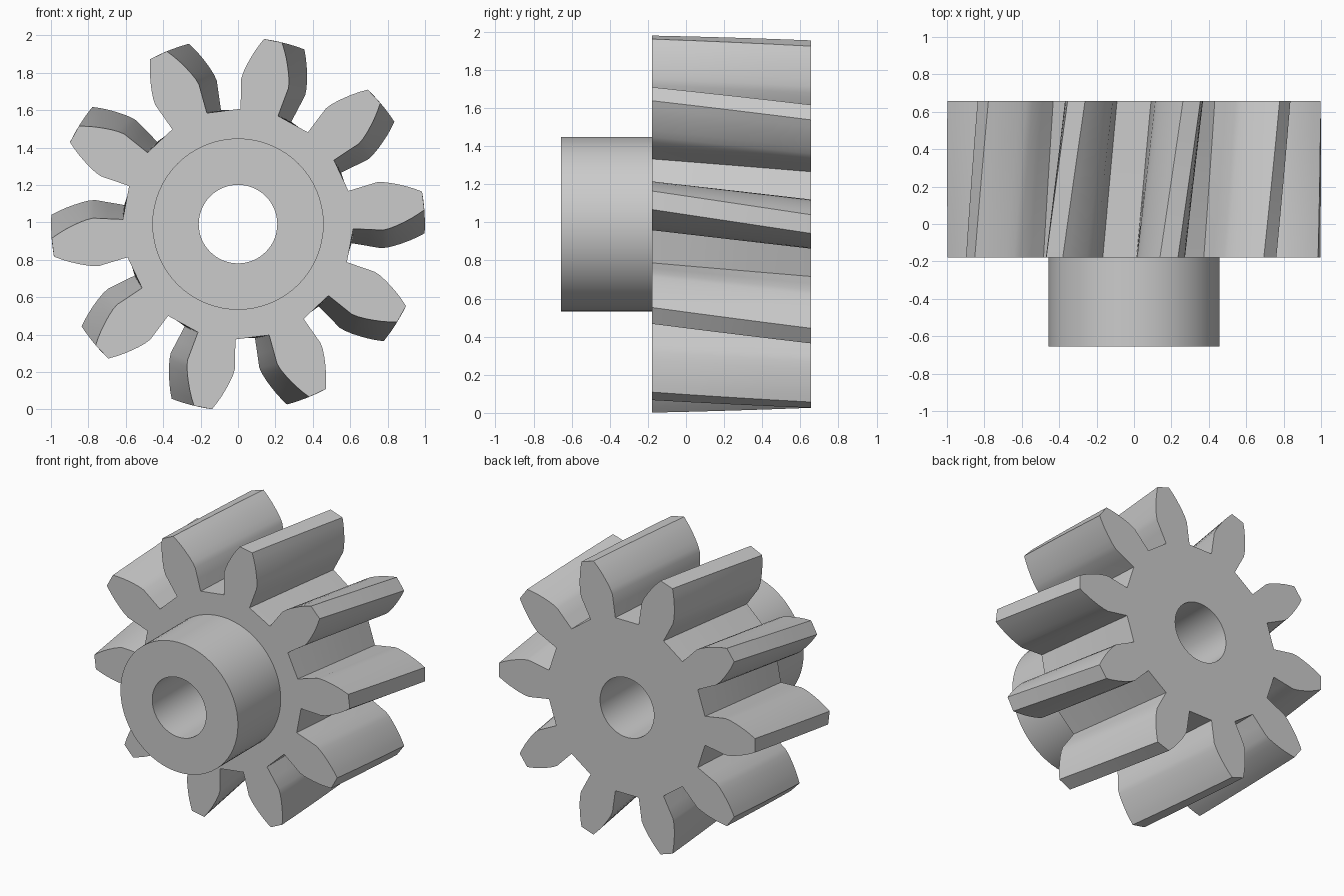
import bpy, bmesh, math

if "Cube" in bpy.data.objects:
    bpy.data.objects.remove(bpy.data.objects["Cube"])

TEETH, CZ = 10, 0.991
Y_HUB, Y_FRONT, Y_BACK = -0.655, -0.178, 0.657
R_BORE, R_HUB, SEG = 0.21, 0.458, 64
LEAN, TWIST, STEPS = math.radians(10.8), math.radians(7.2), 4

# half tooth profile: (distance along tooth axis, half width), root to tip
FLANK = [(0.608, 0.102), (0.69, 0.116), (0.765, 0.129), (0.80, 0.125), (0.84, 0.115),
         (0.88, 0.102), (0.92, 0.087), (0.96, 0.069), (0.998, 0.049)]
TOOTH = [(d, -w) for d, w in FLANK] + [(d, w) for d, w in reversed(FLANK)]

bm = bmesh.new()


def ring(points, y):
    return [bm.verts.new((x, y, CZ + z)) for x, z in points]


def circle(r, y):
    return ring([(r * math.sin(i * math.tau / SEG), r * math.cos(i * math.tau / SEG))
                 for i in range(SEG)], y)


def gear_ring(y, turn):
    pts = []
    for t in range(TEETH):
        a = LEAN + turn + t * math.tau / TEETH
        pts += [(d * math.sin(a) + w * math.cos(a), d * math.cos(a) - w * math.sin(a))
                for d, w in TOOTH]
    return ring(pts, y)


def wall(a, b):
    n = len(a)
    for i in range(n):
        j = (i + 1) % n
        bm.faces.new((a[i], a[j], b[j], b[i]))


def cap(outer, inner):
    edges = []
    for loop in (outer, inner):
        for i, v in enumerate(loop):
            w = loop[(i + 1) % len(loop)]
            edges.append(bm.edges.get((v, w)) or bm.edges.new((v, w)))
    bmesh.ops.triangle_fill(bm, edges=edges, use_beauty=True, normal=(0, 1, 0))


# twisted toothed rim
rims = [gear_ring(Y_FRONT + (Y_BACK - Y_FRONT) * s / STEPS, TWIST * s / STEPS)
        for s in range(STEPS + 1)]
for a, b in zip(rims, rims[1:]):
    wall(a, b)

# hub, bore and end faces
hub_front, hub_base = circle(R_HUB, Y_HUB), circle(R_HUB, Y_FRONT)
bore_front, bore_back = circle(R_BORE, Y_HUB), circle(R_BORE, Y_BACK)
wall(hub_front, hub_base)
wall(bore_front, bore_back)
wall(hub_front, bore_front)
cap(rims[0], hub_base)
cap(rims[-1], bore_back)

bmesh.ops.recalc_face_normals(bm, faces=bm.faces)
mesh = bpy.data.meshes.new("helical_gear")
bm.to_mesh(mesh)
bm.free()
gear = bpy.data.objects.new("helical_gear", mesh)
bpy.context.collection.objects.link(gear)
bpy.context.view_layer.objects.active = gear
gear.select_set(True)
bpy.ops.object.shade_smooth_by_angle(angle=math.radians(25))
